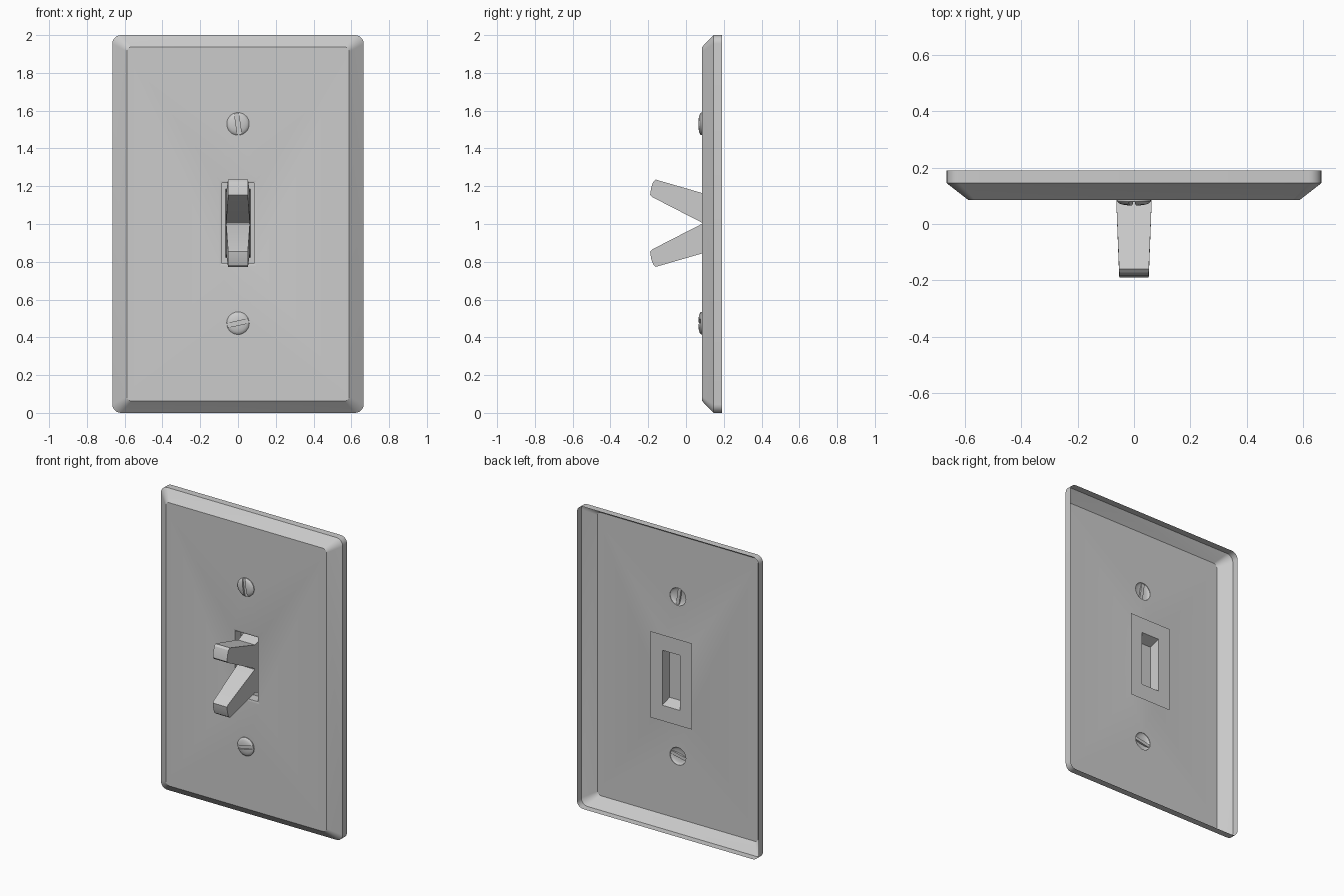
import bpy, bmesh, math
from mathutils import Vector

if "Cube" in bpy.data.objects:
    bpy.data.objects.remove(bpy.data.objects["Cube"])

CZ = 1.004  # height of the toggle centre


def finish(name, bm, smooth=True, normals=True):
    if normals:
        bmesh.ops.recalc_face_normals(bm, faces=bm.faces)
    me = bpy.data.meshes.new(name)
    bm.to_mesh(me)
    bm.free()
    ob = bpy.data.objects.new(name, me)
    bpy.context.collection.objects.link(ob)
    bpy.ops.object.select_all(action='DESELECT')
    ob.select_set(True)
    bpy.context.view_layer.objects.active = ob
    if smooth:
        bpy.ops.object.shade_smooth_by_angle(angle=math.radians(25))
    return ob


def rect_ring(bm, hx, hz, y, r=0.0, cz=CZ, seg=6):
    """Upright rectangle with optional rounded corners."""
    n = seg if r else 0
    ring = []
    for k, (sx, sz) in enumerate(((1, 1), (-1, 1), (-1, -1), (1, -1))):
        for i in range(n + 1):
            a = math.pi / 2 * (k + (i / n if n else 0))
            ring.append(bm.verts.new((sx * (hx - r) + r * math.cos(a), y,
                                      cz + sz * (hz - r) + r * math.sin(a))))
    return ring


def circle_ring(bm, radius, y, cz=0.0, n=24):
    return [bm.verts.new((radius * math.cos(2 * math.pi * i / n), y,
                          cz + radius * math.sin(2 * math.pi * i / n))) for i in range(n)]


def loft(bm, rings):
    for a, b in zip(rings, rings[1:]):
        for i in range(len(a)):
            j = (i + 1) % len(a)
            bm.faces.new((a[i], a[j], b[j], b[i]))


def loop_edges(bm, ring):
    out = []
    for i in range(len(ring)):
        pair = (ring[i], ring[(i + 1) % len(ring)])
        out.append(bm.edges.get(pair) or bm.edges.new(pair))
    return out


# Wall plate: thin open-backed shell with bevelled border
SCREWS = ((1.53, -98), (0.475, -12))
bm = bmesh.new()
border = [rect_ring(bm, 0.665, 1.0, 0.19, 0.045, 1.0),
          rect_ring(bm, 0.665, 1.0, 0.145, 0.045, 1.0),
          rect_ring(bm, 0.588, 0.937, 0.085, 0.025, 1.0)]
loft(bm, border)
opening = [rect_ring(bm, 0.1, 0.226, 0.085),
           rect_ring(bm, 0.085, 0.213, 0.09),
           rect_ring(bm, 0.085, 0.213, 0.155)]
loft(bm, opening)
edges = loop_edges(bm, border[-1]) + loop_edges(bm, opening[0])
for z, _ in SCREWS:
    edges += loop_edges(bm, circle_ring(bm, 0.058, 0.085, z))
bmesh.ops.triangle_fill(bm, use_beauty=True, use_dissolve=False, edges=edges,
                        normal=Vector((0, -1, 0)))
finish("wall_plate", bm)

# Switch body: flat backing sheet with a pocket behind the lever
bm = bmesh.new()
body = [rect_ring(bm, 0.152, 0.285, 0.155),
        rect_ring(bm, 0.065, 0.182, 0.155),
        rect_ring(bm, 0.061, 0.155, 0.085)]
loft(bm, body)
bm.faces.new(body[-1])
finish("switch_body", bm, smooth=False)

# Toggle levers: tapered prongs in up and down positions
PRONG = ((0.085, 0.003, 0.063), (-0.178, 0.138, 0.053), (-0.19, 0.15, 0.052),
         (-0.184, 0.19, 0.052), (-0.173, 0.22, 0.052), (-0.16, 0.231, 0.053),
         (0.085, 0.16, 0.063))
for name, s in (("upper_lever", 1), ("lower_lever", -1)):
    bm = bmesh.new()
    sides = [[bm.verts.new((sx * hx, y, CZ + s * dz)) for y, dz, hx in PRONG]
             for sx in (-1, 1)]
    for i in range(len(PRONG) - 1):
        bm.faces.new((sides[0][i], sides[0][i + 1], sides[1][i + 1], sides[1][i]))
    for side in sides:
        bm.faces.new(side)
    finish(name, bm)

# Slotted screws: low domes with an open back
DOME = ((0.06, 0.085), (0.06, 0.080), (0.055, 0.0745), (0.045, 0.070),
        (0.03, 0.067), (0.015, 0.0655))
for name, (z, angle) in zip(("upper_screw", "lower_screw"), SCREWS):
    bm = bmesh.new()
    rings = [circle_ring(bm, r, y) for r, y in DOME]
    loft(bm, rings)
    bm.faces.new(rings[0])
    bm.faces.new(rings[-1])
    screw = finish(name, bm, smooth=False)

    # Slot cutter
    bm = bmesh.new()
    bmesh.ops.create_cube(bm, size=1.0)
    for v in bm.verts:
        v.co = (v.co.x * 0.2, 0.053 + v.co.y * 0.05, v.co.z * 0.022)
    cutter = finish("slot_cutter", bm, smooth=False)
    mod = screw.modifiers.new("slot", 'BOOLEAN')
    mod.operation, mod.object, mod.solver = 'DIFFERENCE', cutter, 'EXACT'
    bpy.context.view_layer.objects.active = screw
    bpy.ops.object.modifier_apply(modifier="slot")
    bpy.data.objects.remove(cutter)

    # Remove the closed back
    bm = bmesh.new()
    bm.from_mesh(screw.data)
    back = [f for f in bm.faces if all(v.co.y > 0.0848 for v in f.verts)]
    bmesh.ops.delete(bm, geom=back, context='FACES')
    bm.to_mesh(screw.data)
    bm.free()
    screw.location.z = z
    screw.rotation_euler.y = math.radians(angle)
    bpy.ops.object.select_all(action='DESELECT')
    screw.select_set(True)
    bpy.ops.object.shade_smooth_by_angle(angle=math.radians(30))
